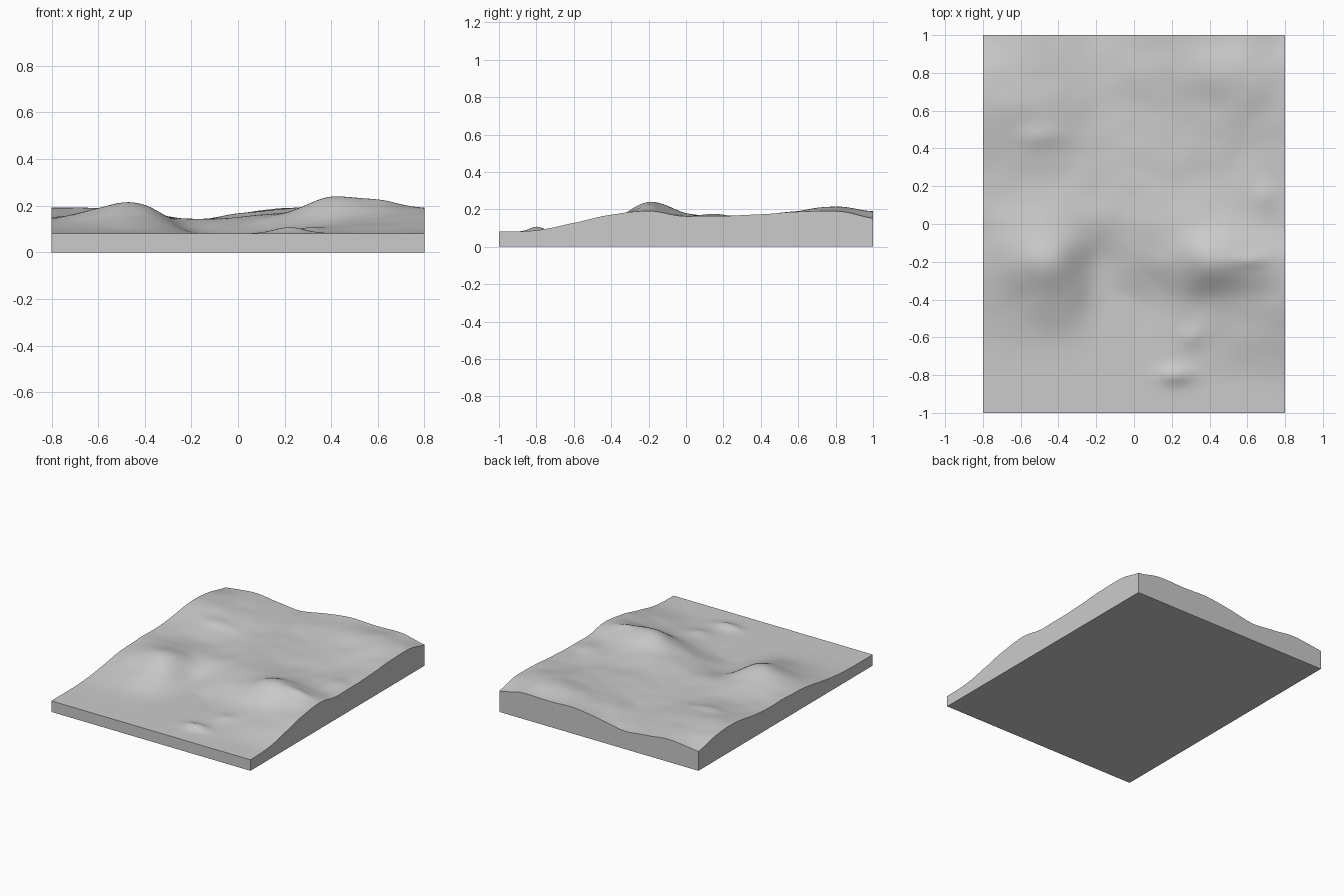
import bpy
import bmesh
import math
from mathutils import Vector, noise

HALF_WIDTH, HALF_DEPTH = 0.8, 1.0
PLAIN = 0.08

# Survey heights in thousandths: rows run front to back, columns run along x
SURVEY = (
    "80 80 80 80 80 80 80 80 80",
    "80 80 80 80 80 83 82 83 88",
    "88 90 92 80 80 88 100 115 127",
    "112 130 145 86 80 105 135 150 170",
    "140 185 200 98 125 165 238 215 190",
    "150 170 165 140 150 170 180 170 162",
    "150 145 140 138 145 155 155 160 166",
    "165 160 148 138 148 158 160 160 175",
    "190 185 170 140 150 165 175 190 185",
    "180 180 165 140 165 185 205 215 190",
    "140 165 148 132 165 190 185 188 155",
)
HEIGHTS = [[int(word) / 1000 for word in row.split()] for row in SURVEY]

# Small knolls: x, y, radius along x, radius along y, height
KNOLLS = (
    (0.22, -0.80, 0.09, 0.05, 0.024),
    (-0.50, -0.22, 0.09, 0.14, 0.012),
    (-0.48, 0.46, 0.14, 0.06, 0.014),
    (0.69, 0.15, 0.07, 0.08, 0.014),
    (0.30, -0.60, 0.06, 0.06, 0.012),
    (0.62, -0.19, 0.09, 0.04, 0.014),
)


def spline(a, b, c, d, t):
    """Smooth curve from b to c through four even samples."""
    return b + 0.5 * t * (c - a + t * (2 * a - 5 * b + 4 * c - d
                                       + t * (3 * (b - c) + d - a)))


def sample(values, u):
    """Read a row of samples at a fraction u of its length."""
    last = len(values) - 1
    place = min(max(u, 0), 1) * last
    i = min(int(place), last - 1)
    near = [values[min(max(i + k, 0), last)] for k in (-1, 0, 1, 2)]
    return spline(*near, place - i)


def ground_height(x, y):
    u = (x / HALF_WIDTH + 1) / 2
    v = (y / HALF_DEPTH + 1) / 2
    height = sample([sample(row, u) for row in HEIGHTS], v)
    for kx, ky, rx, ry, rise in KNOLLS:
        height += rise * math.exp(-((x - kx) / rx) ** 2 - ((y - ky) / ry) ** 2)
    # Light weathering on the hills, fading out on the plain
    rough = min(max((height - PLAIN) / 0.04, 0), 1)
    height += 0.004 * rough * noise.noise(Vector((x, y, 0)) * 7)
    return max(height, PLAIN)


def make_material(name, colour):
    material = bpy.data.materials.new(name)
    material.use_nodes = True
    material.diffuse_color = colour
    shader = next(n for n in material.node_tree.nodes if n.type == 'BSDF_PRINCIPLED')
    shader.inputs["Base Color"].default_value = colour
    shader.inputs["Roughness"].default_value = 0.8
    return material


cube = bpy.data.objects.get("Cube")
if cube:
    bpy.data.objects.remove(cube, do_unlink=True)

# Terrain surface
bm = bmesh.new()
bmesh.ops.create_grid(bm, x_segments=96, y_segments=120, size=1)
for vert in bm.verts:
    vert.co.x *= HALF_WIDTH
    vert.co.y *= HALF_DEPTH
    vert.co.z = ground_height(vert.co.x, vert.co.y)

# Straight walls down to a flat underside
rim = [edge for edge in bm.edges if edge.is_boundary]
walls = bmesh.ops.extrude_edge_only(bm, edges=rim)["geom"]
for item in walls:
    if isinstance(item, bmesh.types.BMVert):
        item.co.z = 0
foot = [edge for edge in bm.edges if edge.is_boundary]
bmesh.ops.edgeloop_fill(bm, edges=foot)
bmesh.ops.recalc_face_normals(bm, faces=bm.faces)

mesh = bpy.data.meshes.new("terrain_slab")
bm.to_mesh(mesh)
bm.free()
mesh.materials.append(make_material("stone_grey", (0.6, 0.6, 0.6, 1)))
terrain = bpy.data.objects.new("terrain_slab", mesh)
bpy.context.collection.objects.link(terrain)

# Soft hills with crisp slab edges
bpy.ops.object.select_all(action='DESELECT')
terrain.select_set(True)
bpy.context.view_layer.objects.active = terrain
bpy.ops.object.shade_smooth_by_angle(angle=math.radians(40))
